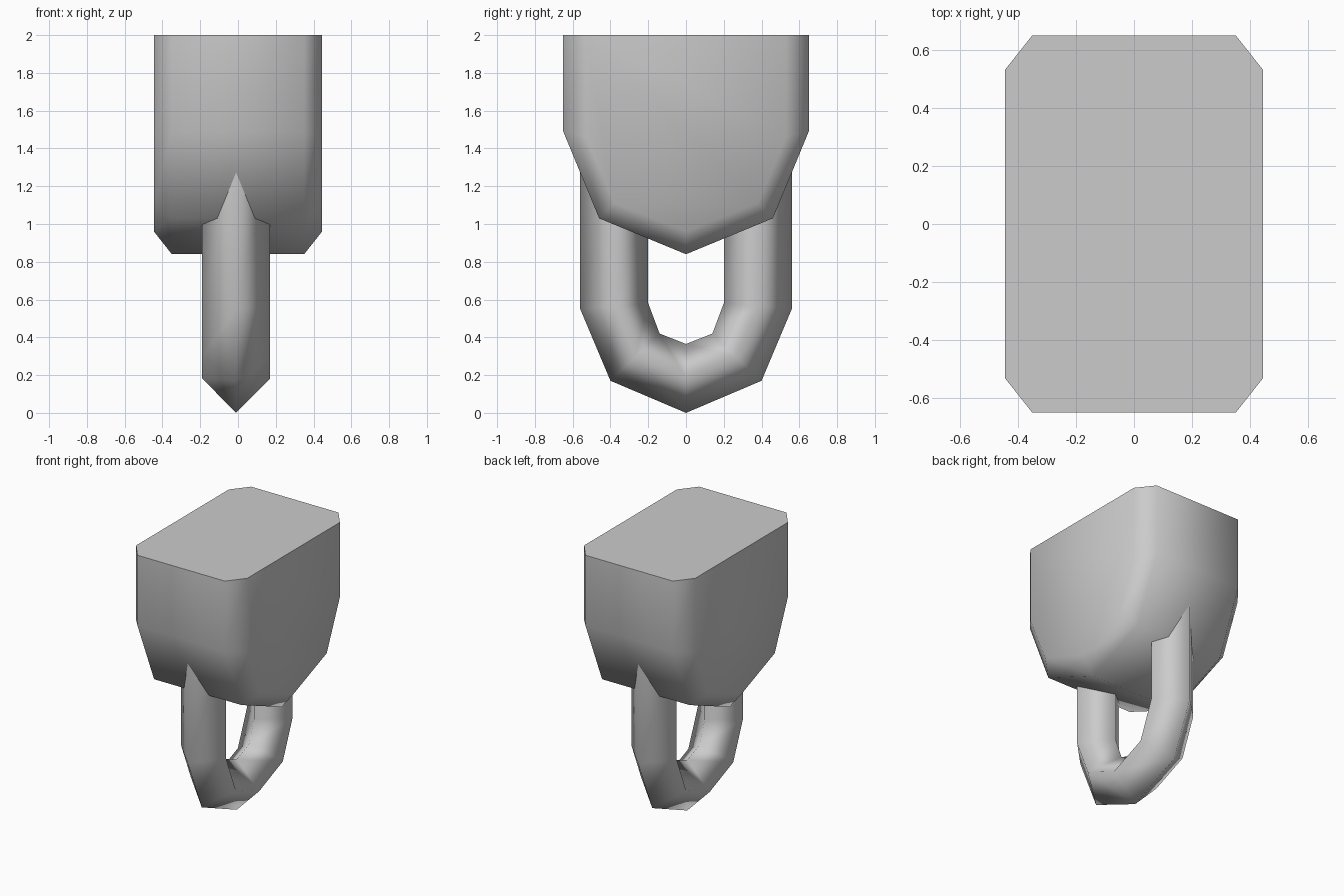
import bpy, bmesh

if "Cube" in bpy.data.objects:
    bpy.data.objects.remove(bpy.data.objects["Cube"], do_unlink=True)

# One plain grey for the whole model
grey = bpy.data.materials.new("light_grey")
grey.use_nodes = True
colour = (0.6, 0.6, 0.6, 1)
grey.diffuse_color = colour
grey.node_tree.nodes["Principled BSDF"].inputs["Base Color"].default_value = colour


def loft(name, sections, closed_ends, smooth_angle):
    """Skin a row of matching cross-sections into one object."""
    bm = bmesh.new()
    rings = [[bm.verts.new(p) for p in section] for section in sections]
    for a, b in zip(rings, rings[1:]):
        for i in range(len(a)):
            j = (i + 1) % len(a)
            bm.faces.new((a[i], a[j], b[j], b[i]))
    if closed_ends:
        bm.faces.new(rings[0])
        bm.faces.new(rings[-1])
    bmesh.ops.recalc_face_normals(bm, faces=bm.faces)
    mesh = bpy.data.meshes.new(name)
    bm.to_mesh(mesh)
    bm.free()
    mesh.materials.append(grey)
    obj = bpy.data.objects.new(name, mesh)
    bpy.context.collection.objects.link(obj)
    bpy.ops.object.select_all(action="DESELECT")
    obj.select_set(True)
    bpy.context.view_layer.objects.active = obj
    bpy.ops.object.shade_smooth_by_angle(angle=smooth_angle)
    return obj


def mirrored(half):
    """Extend a half profile, ending on the centre line, to the -y side."""
    return half + [(-y, *rest) for y, *rest in reversed(half[:-1])]


# Block: full profile in the middle, smaller profile on the chamfered sides
full = mirrored([(0.65, 2), (0.65, 1.49), (0.46, 1.03), (0, 0.84)])
small = mirrored([(0.53, 2), (0.53, 1.46), (0.38, 1.11), (0, 0.96)])
layers = [(-0.445, small), (-0.35, full), (0.35, full), (0.445, small)]
loft("block", [[(x, y, z) for y, z in profile] for x, profile in layers],
     True, 1.2)

# Loop: diamond section swept in a U, given by its outer and inner corners
RADIUS, SHIFT = 0.18, -0.01


def diamond(outer, inner):
    y, z = [(a + b) / 2 for a, b in zip(outer, inner)]
    return [(SHIFT, *outer), (SHIFT + RADIUS, y, z),
            (SHIFT, *inner), (SHIFT - RADIUS, y, z)]


outer_path = mirrored([(0.56, 1.4), (0.56, 0.55), (0.4, 0.17), (0, 0)])
inner_path = mirrored([(0.2, 1.4), (0.2, 0.58), (0.14, 0.42), (0, 0.365)])
loft("hanging_loop", [diamond(o, i) for o, i in zip(outer_path, inner_path)],
     False, 3.1)
